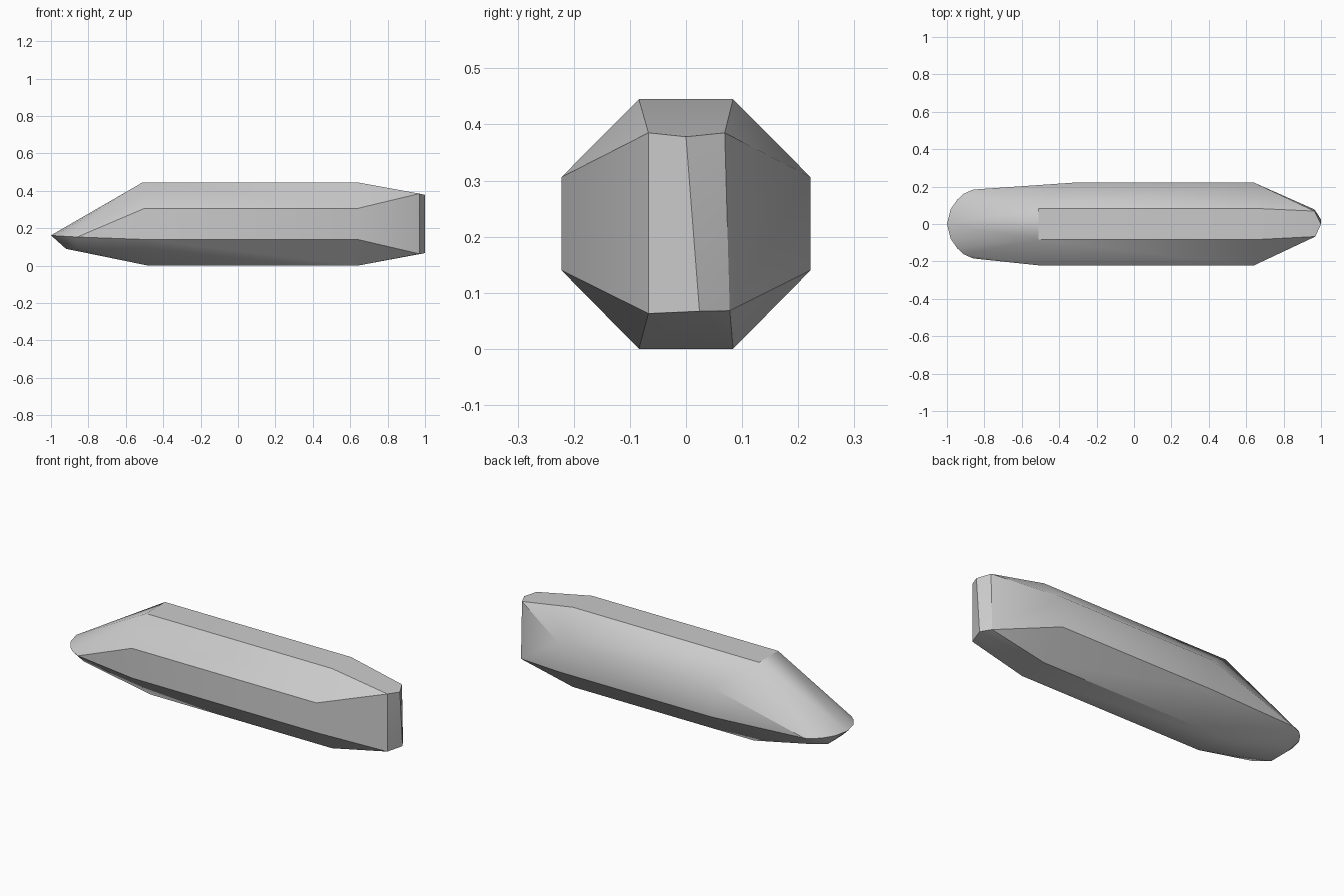
import bpy
import bmesh
import math

cube = bpy.data.objects.get("Cube")
if cube:
    bpy.data.objects.remove(cube, do_unlink=True)

# Single flat grey material
grey = bpy.data.materials.new("light_grey")
grey.use_nodes = True
colour = (0.6, 0.6, 0.6, 1.0)
grey.diffuse_color = colour
grey.node_tree.nodes["Principled BSDF"].inputs["Base Color"].default_value = colour

points = []

# Octagonal body: front end of each corner line, far end of each corner line
for side in (-1, 1):
    flank_start = -0.31 if side > 0 else -0.5
    for y, z, x0, x1 in ((0.084, 0.445, -0.51, 0.64),
                         (0.222, 0.306, flank_start, 0.64),
                         (0.222, 0.14, flank_start, 0.64),
                         (0.084, 0.0, -0.48, 0.64)):
        points += [(x0, side * y, z), (x1, side * y, z)]

# Rounded chisel rim and the chin below it
points.append((-1.0, 0.0, 0.162))
for side in (-1, 1):
    for x, y, z in ((-0.98, 0.08, 0.16), (-0.945, 0.13, 0.158),
                    (-0.91, 0.162, 0.156), (-0.86, 0.184, 0.153),
                    (-0.92, 0.06, 0.09), (-0.86, 0.13, 0.10)):
        points.append((x, side * y, z))

# Narrow upright wedge at the other end
points += [(0.97, -0.067, 0.063), (0.97, -0.067, 0.385),
           (1.0, 0.0, 0.378), (1.0, 0.024, 0.067),
           (0.965, 0.069, 0.385), (0.965, 0.078, 0.068)]

# Skin the outline as one closed faceted shell
bm = bmesh.new()
for p in points:
    bm.verts.new(p)
hull = bmesh.ops.convex_hull(bm, input=bm.verts)
loose = [v for v in bm.verts if not v.link_faces]
bmesh.ops.delete(bm, geom=loose, context='VERTS')
bmesh.ops.dissolve_limit(bm, angle_limit=math.radians(1.0),
                         verts=bm.verts, edges=bm.edges)
bmesh.ops.recalc_face_normals(bm, faces=bm.faces)
mesh = bpy.data.meshes.new("faceted_shard")
bm.to_mesh(mesh)
bm.free()
mesh.materials.append(grey)

shard = bpy.data.objects.new("faceted_shard", mesh)
bpy.context.collection.objects.link(shard)
bpy.ops.object.select_all(action='DESELECT')
shard.select_set(True)
bpy.context.view_layer.objects.active = shard
bpy.ops.object.shade_smooth_by_angle(angle=math.radians(30))

# The upper corner line on the back blends softly
for edge in mesh.edges:
    ends = [mesh.vertices[i].co for i in edge.vertices]
    if all(c.y > 0.2 and c.z > 0.25 for c in ends):
        edge.use_edge_sharp = False
